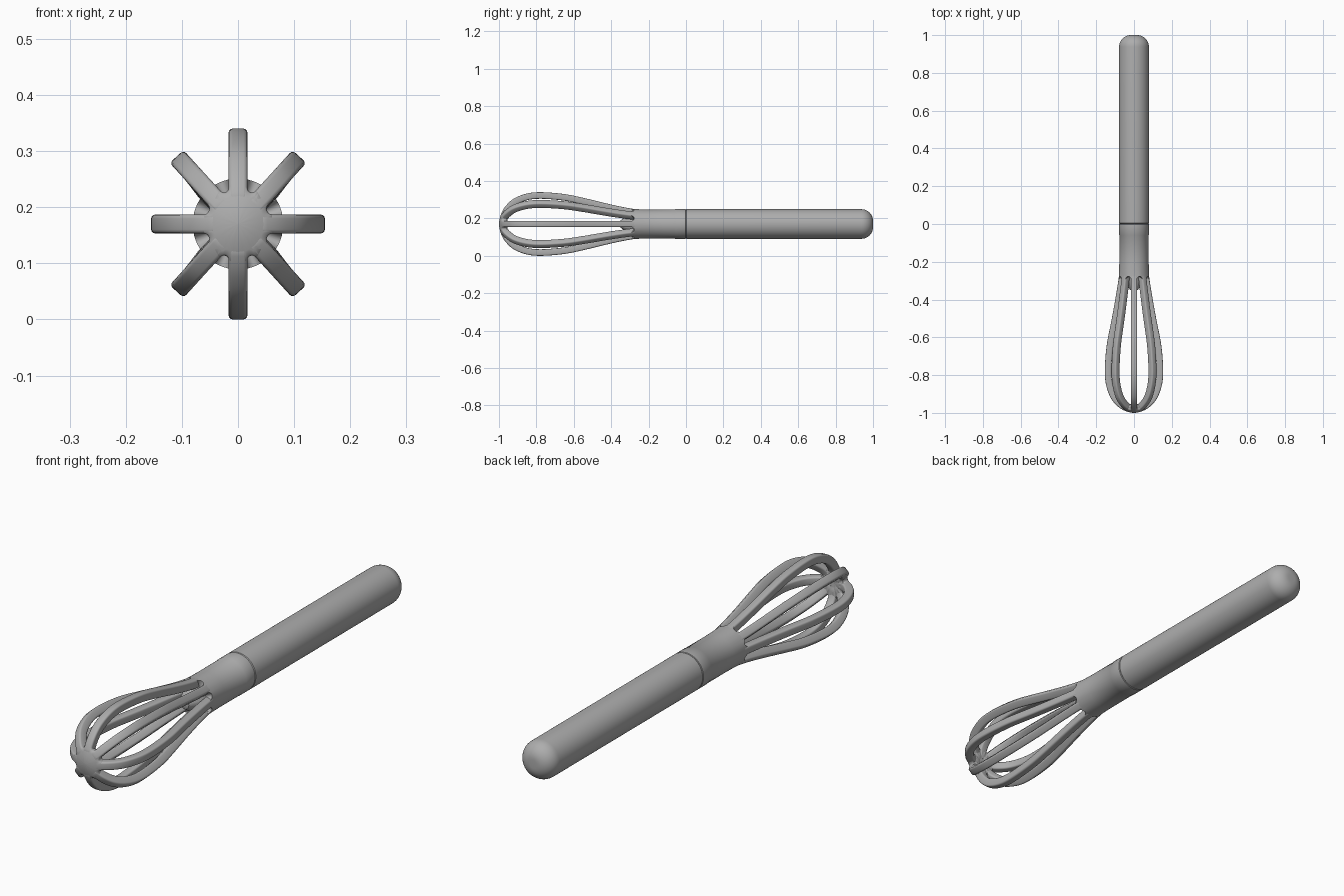
import bpy, bmesh, math
from mathutils import Vector
from mathutils.geometry import interpolate_bezier

cube = bpy.data.objects.get("Cube")
if cube:
    bpy.data.objects.remove(cube)

AXIS_Z = 0.17      # height of the long axis
HALF_W = 0.0168    # half width of a wire
THICK = 0.035      # depth of a wire
TAU = math.tau

grey = bpy.data.materials.new("plain_grey")
grey.use_nodes = True
grey.diffuse_color = (0.42, 0.42, 0.42, 1)
grey.node_tree.nodes["Principled BSDF"].inputs["Base Color"].default_value = grey.diffuse_color


def loft(name, rings, angle=35):
    """Skin a list of equal closed rings, cap both ends, shade smooth."""
    bm = bmesh.new()
    rows = [[bm.verts.new(p) for p in ring] for ring in rings]
    n = len(rows[0])
    for a, b in zip(rows, rows[1:]):
        for i in range(n):
            j = (i + 1) % n
            bm.faces.new((a[i], a[j], b[j], b[i]))
    bm.faces.new(rows[0])
    bm.faces.new(rows[-1])
    bmesh.ops.remove_doubles(bm, verts=bm.verts, dist=1e-5)
    bmesh.ops.recalc_face_normals(bm, faces=bm.faces)
    mesh = bpy.data.meshes.new(name)
    bm.to_mesh(mesh)
    bm.free()
    mesh.materials.append(grey)
    obj = bpy.data.objects.new(name, mesh)
    bpy.context.collection.objects.link(obj)
    bpy.ops.object.select_all(action='DESELECT')
    obj.select_set(True)
    bpy.context.view_layer.objects.active = obj
    bpy.ops.object.shade_smooth_by_angle(angle=math.radians(angle))
    return obj


def squash(y):
    """The cage is a little narrower than it is tall."""
    t = min(max((-0.25 - y) / 0.3, 0), 1)
    return 1 - 0.09 * t * t * (3 - 2 * t)


def around(y, r, a):
    return Vector((r * math.cos(a) * squash(y), y, AXIS_Z + r * math.sin(a)))


def ring(y, r, n=96):
    return [around(y, r, TAU * i / n) for i in range(n)]


def gap_angle(a):
    """Angle away from the middle of the nearest gap between wires."""
    return a % (TAU / 8) - TAU / 16


# Outer curve of the cage, as (y, radius)
knots = [Vector((y, r, 0)) for y, r in (
    (-0.24, 0.075), (-0.28, 0.0805), (-0.34, 0.091), (-0.43, 0.111), (-0.55, 0.14),
    (-0.65, 0.16), (-0.77, 0.17), (-0.85, 0.163), (-0.92, 0.136),
    (-0.965, 0.095), (-0.99, 0.05), (-1.0, 0.0))]
ext = [knots[0]] + knots + [Vector((-0.99, -0.05, 0))]
curve = []
for i in range(1, len(ext) - 2):
    p0, p1, p2, p3 = ext[i - 1:i + 3]
    curve += interpolate_bezier(p1, p1 + (p2 - p0) / 6, p2 - (p3 - p1) / 6, p2, 7)[:-1]
curve.append(knots[-1])


def tip_y(r):
    """Cage curve at the tip as a function of radius."""
    for a, b in zip(curve[-2::-1], curve[::-1]):
        if b.y <= r <= a.y:
            return b.x + (a.x - b.x) * (r - b.y) / (a.y - b.y)


# Rounded rectangle section of a wire: (across, depth)
section = []
ROUND = 0.007
for k, (sx, sy) in enumerate(((1, 1), (-1, 1), (-1, -1), (1, -1))):
    for s in range(4):
        a = TAU / 4 * (k + s / 3)
        section.append((sx * (HALF_W - ROUND) + ROUND * math.cos(a),
                        sy * (THICK / 2 - ROUND) + ROUND * math.sin(a) - THICK / 2))

# Eight cage wires, stopping inside the hub
path = [p for p in curve if p.y > 0.025]
for w in range(8):
    a = TAU * w / 8
    rings = []
    for i, p in enumerate(path):
        tan = (path[min(i + 1, len(path) - 1)] - path[max(i - 1, 0)]).normalized()
        s = squash(p.x)
        out = Vector((math.cos(a) * s, 0, math.sin(a))).normalized()
        side = Vector((-out.z, 0, out.x))
        normal = Vector((0, tan.y, 0)) - out * tan.x
        sink = 0.003 if p.x < -0.9 and p.y < 0.05 else 0
        base = around(p.x, p.y, a)
        rings.append([base + side * u + normal * (v - sink) for u, v in section])
    loft("cage_wire_%d" % (w + 1), rings, 50)

# Hub joining the wires at the tip, with rounded notches
NOTCH = 0.011
notch_dist = (HALF_W + NOTCH) / math.sin(TAU / 16)


def hub_radius(a):
    phi = gap_angle(a)
    off = notch_dist * math.sin(phi)
    root = math.sqrt(max(NOTCH ** 2 - off ** 2, 0))
    reach = math.sqrt(notch_dist ** 2 - NOTCH ** 2)
    return min(notch_dist * math.cos(phi) - root, reach)


def hub_ring(frac, back=0):
    angles = [TAU * i / 128 for i in range(128)]
    return [around(tip_y(hub_radius(a) * frac) + back, hub_radius(a) * frac, a) for a in angles]


loft("cage_hub", [hub_ring(f) for f in (0.01, 0.2, 0.4, 0.6, 0.8, 0.95)]
     + [hub_ring(1, 0.004), hub_ring(0.92, 0.03), hub_ring(0.8, 0.036), hub_ring(0.01, 0.036)], 50)

# Collar between handle and cage, ending in rounded slot tops
SLOT = 0.014


def slot_ring(r):
    pts = []
    for i in range(128):
        a = TAU * i / 128
        u = min(abs(0.08 * math.sin(gap_angle(a))), SLOT)
        y = -0.277 - (SLOT - math.sqrt(SLOT ** 2 - u ** 2))
        pts.append(around(y, r, a))
    return pts


loft("collar", [ring(y, r, 128) for y, r in (
    (0.0, 0.01), (0.0, 0.077), (-0.002, 0.079), (-0.058, 0.079), (-0.06, 0.0778),
    (-0.2, 0.0778), (-0.25, 0.0788))]
    + [slot_ring(0.081), slot_ring(0.05)]
    + [ring(y, r, 128) for y, r in ((-0.32, 0.04), (-0.35, 0.02), (-0.355, 0.002))])

# Handle with a rounded end
CAP = 0.062
GRIP = 0.079
handle = [(0.001, 0.01), (0.001, 0.076), (0.004, GRIP)]
for i in range(11):
    a = TAU / 4 * i / 10
    handle.append((1 - CAP + CAP * math.sin(a), GRIP - CAP + CAP * math.cos(a)))
handle.append((1.0, 0.002))
loft("handle", [ring(y, r) for y, r in handle])
